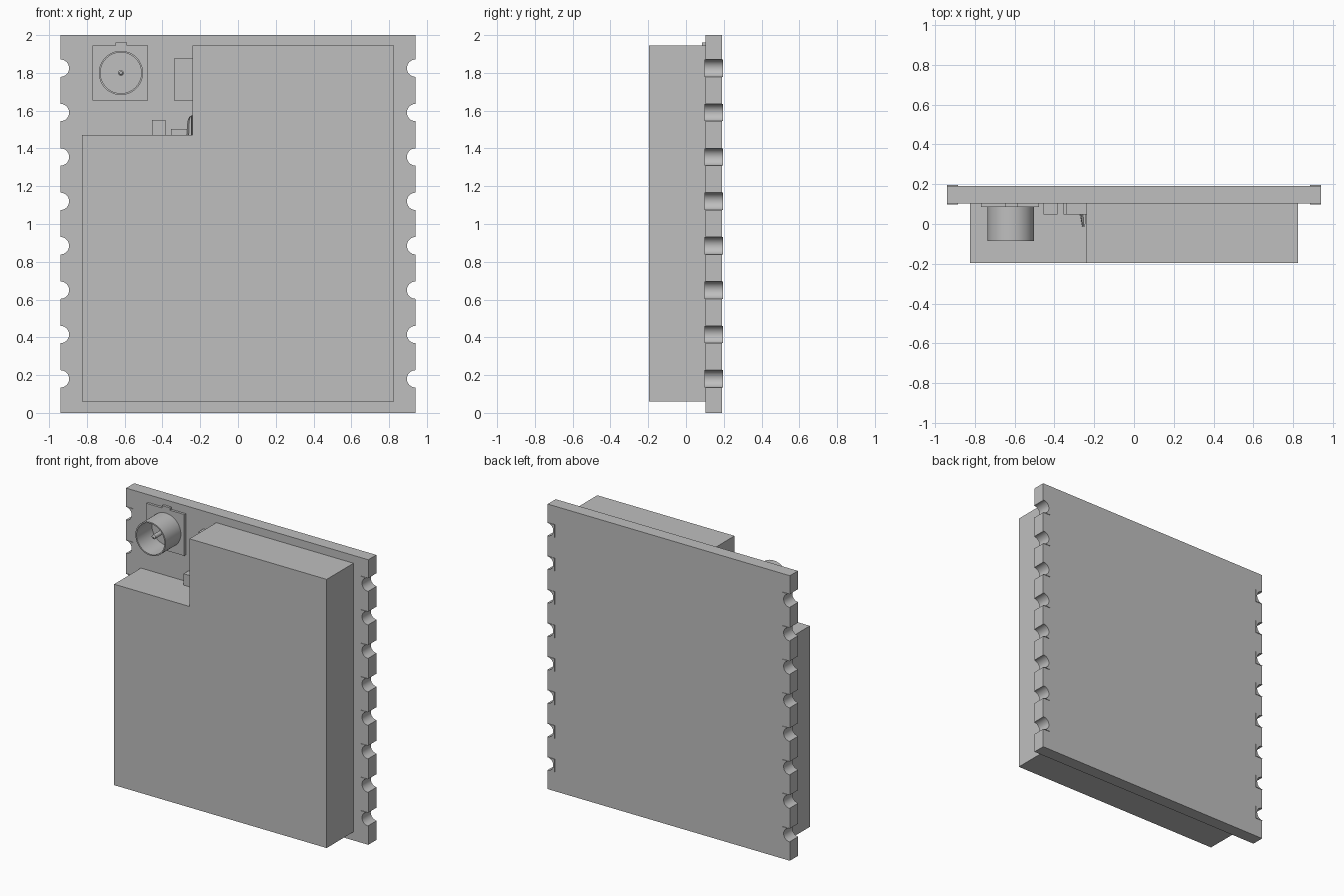
import bpy, bmesh
from math import sin, cos, pi, radians

cube = bpy.data.objects.get("Cube")
if cube:
    bpy.data.objects.remove(cube, do_unlink=True)

grey = bpy.data.materials.new("plain grey")
grey.use_nodes = True
grey.diffuse_color = (0.52, 0.52, 0.52, 1)
grey.node_tree.nodes["Principled BSDF"].inputs["Base Color"].default_value = (0.52, 0.52, 0.52, 1)


def finish(name, bm):
    bmesh.ops.recalc_face_normals(bm, faces=bm.faces)
    mesh = bpy.data.meshes.new(name)
    bm.to_mesh(mesh)
    bm.free()
    mesh.materials.append(grey)
    ob = bpy.data.objects.new(name, mesh)
    bpy.context.collection.objects.link(ob)
    bpy.ops.object.select_all(action="DESELECT")
    ob.select_set(True)
    bpy.context.view_layer.objects.active = ob
    bpy.ops.object.shade_smooth_by_angle(angle=radians(30))
    return ob


def prism(name, outline, y0, y1):
    """Extrude an x-z outline from y0 to y1."""
    bm = bmesh.new()
    face = bm.faces.new([bm.verts.new((x, y0, z)) for x, z in outline])
    moved = bmesh.ops.extrude_face_region(bm, geom=[face])["geom"]
    verts = [v for v in moved if isinstance(v, bmesh.types.BMVert)]
    bmesh.ops.translate(bm, vec=(0, y1 - y0, 0), verts=verts)
    return finish(name, bm)


def box(name, x0, x1, y0, y1, z0, z1):
    return prism(name, [(x0, z0), (x1, z0), (x1, z1), (x0, z1)], y0, y1)


def lathe(name, x, z, profile, steps=48):
    """Revolve closed (radius, y) points about an axis along y."""
    bm = bmesh.new()
    rings = []
    for i in range(steps):
        a = 2 * pi * i / steps
        rings.append([bm.verts.new((x + r * cos(a), y, z + r * sin(a))) for r, y in profile])
    n = len(profile)
    for i in range(steps):
        a, b = rings[i], rings[(i + 1) % steps]
        for j in range(n):
            k = (j + 1) % n
            bm.faces.new((a[j], a[k], b[k], b[j]))
    return finish(name, bm)


W, R = 0.94, 0.046            # board half width, notch radius
FRONT, BACK = 0.102, 0.191    # board faces
notches = [0.18 + 0.235 * i for i in range(8)]


def notch(side, z, steps=16):
    """Half circle cut into the board edge, from bottom to top."""
    return [(side * (W - R * sin(pi * i / steps)), z - R * cos(pi * i / steps))
            for i in range(steps + 1)]


# Board with notched side edges
right_edge = [p for z in notches for p in notch(1, z)]
left_edge = [(-x, z) for x, z in reversed(right_edge)]
prism("circuit_board",
      [(-W, 0), (W, 0)] + right_edge + [(W, 2), (-W, 2)] + left_edge, FRONT, BACK)

# Thin contact pads around each notch on both faces
for side, label in ((1, "left"), (-1, "right")):
    for i, z in enumerate(notches):
        inner = side * (W - 0.055)
        outline = notch(side, z) + [(inner, z + R), (inner, z - R)]
        prism(f"front_pad_{label}_{i + 1}", outline, FRONT - 0.004, FRONT)
        prism(f"back_pad_{label}_{i + 1}", outline, BACK, BACK + 0.004)

# Shield can with one corner stepped away
prism("shield_can", [(-0.825, 0.06), (0.825, 0.06), (0.825, 1.945),
                     (-0.24, 1.945), (-0.24, 1.47), (-0.825, 1.47)], -0.195, FRONT)

# Round connector on a square base
cx, cz = -0.62, 1.8
prism("connector_base", [(-0.77, 1.655), (-0.477, 1.655), (-0.477, 1.945), (-0.587, 1.945),
                         (-0.587, 1.962), (-0.648, 1.962), (-0.648, 1.945), (-0.77, 1.945)],
      0.085, FRONT)
lathe("connector_barrel", cx, cz,
      [(0.117, 0.086), (0.117, -0.085), (0.108, -0.085), (0.108, 0.086)])
lathe("connector_pin", cx, cz,
      [(0.015, 0.086), (0.015, -0.05), (0.006, -0.06), (0.006, 0.086)], 20)

# Small parts beside the connector
box("side_chip", -0.34, -0.24, 0.047, FRONT, 1.655, 1.875)
box("small_block", -0.455, -0.385, 0.047, FRONT, 1.47, 1.55)
box("contact_foot", -0.355, -0.24, 0.047, FRONT, 1.47, 1.502)

# Bent contact finger leaning forward
finger = prism("contact_finger", [(-0.272, 1.47), (-0.242, 1.47), (-0.242, 1.575),
                                  (-0.256, 1.57), (-0.268, 1.545)], -0.012, 0.05)
for v in finger.data.vertices:
    if v.co.y < 0:
        v.co.x = -0.25 + (v.co.x + 0.25) * 0.5
